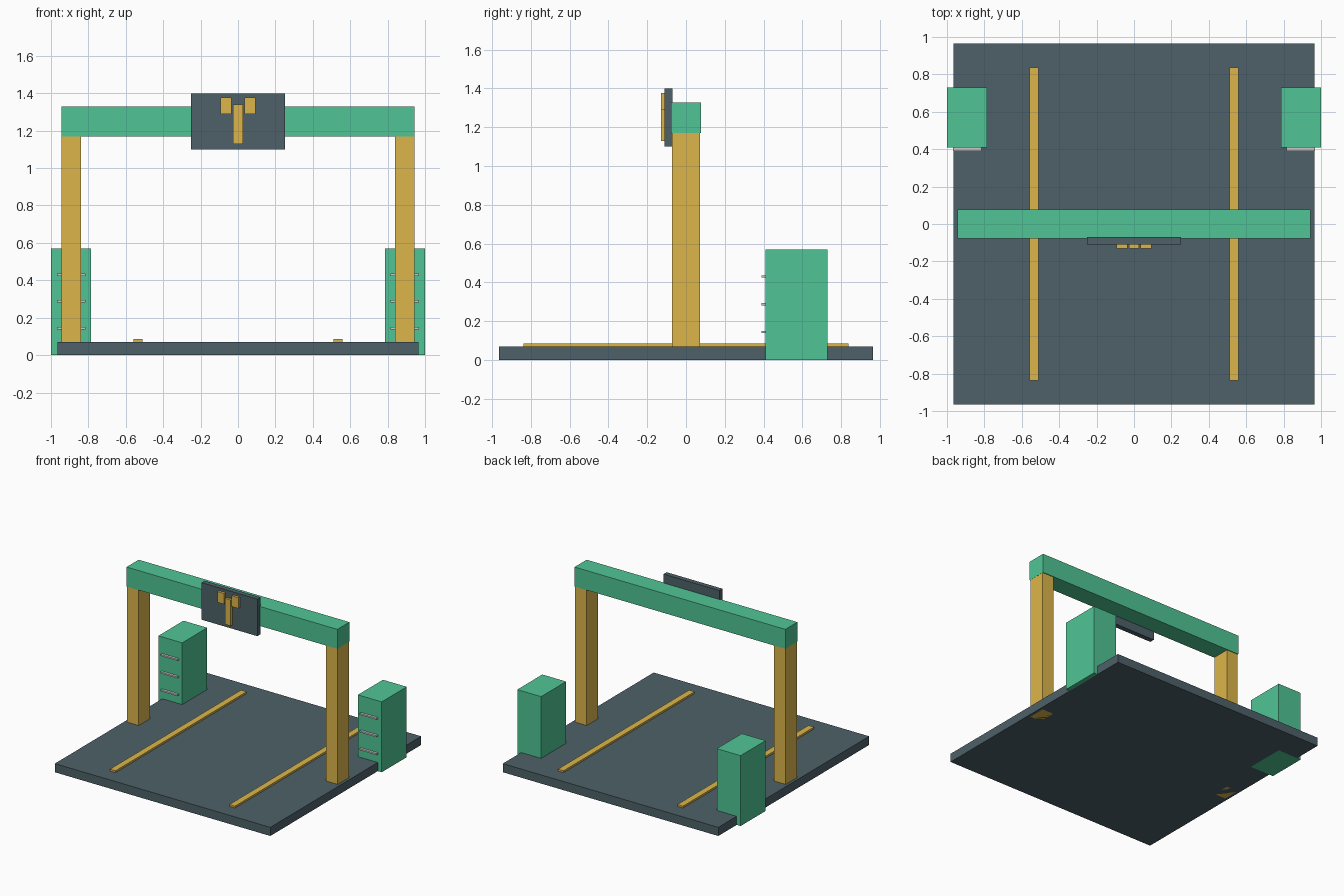
import bpy, bmesh

if "Cube" in bpy.data.objects:
    bpy.data.objects.remove(bpy.data.objects["Cube"])


def material(name, rgb):
    m = bpy.data.materials.new(name)
    m.diffuse_color = (*rgb, 1)
    m.use_nodes = True
    m.node_tree.nodes["Principled BSDF"].inputs["Base Color"].default_value = m.diffuse_color
    return m


SLATE = material("slate", (0.075, 0.12, 0.14))
GREEN = material("green", (0.08, 0.56, 0.30))
YELLOW = material("yellow", (0.72, 0.47, 0.07))
SILVER = material("silver", (0.6, 0.6, 0.6))


def box(name, x, y, z, mat):
    """Box from (min, max) ranges on each axis."""
    bm = bmesh.new()
    bmesh.ops.create_cube(bm, size=1)
    for v in bm.verts:
        v.co = [(r[0] + r[1]) / 2 + c * (r[1] - r[0]) for r, c in zip((x, y, z), v.co)]
    me = bpy.data.meshes.new(name)
    bm.to_mesh(me)
    bm.free()
    me.materials.append(mat)
    ob = bpy.data.objects.new(name, me)
    bpy.context.collection.objects.link(ob)
    return ob


def pair(name, x, y, z, mat):
    """Box on the right and its mirror image on the left."""
    box("right_" + name, x, y, z, mat)
    box("left_" + name, (-x[1], -x[0]), y, z, mat)


# Floor platform and rails
box("platform", (-0.965, 0.965), (-0.965, 0.965), (0, 0.07), SLATE)
pair("floor_rail", (0.51, 0.56), (-0.838, 0.838), (0.065, 0.085), YELLOW)

# Gantry
pair("column", (0.84, 0.943), (-0.071, 0.071), (0, 1.21), YELLOW)
box("cross_beam", (-0.944, 0.944), (-0.077, 0.077), (1.17, 1.328), GREEN)

# Sign panel with raised blocks
box("panel", (-0.25, 0.25), (-0.11, -0.07), (1.10, 1.40), SLATE)
box("centre_block", (-0.026, 0.026), (-0.13, -0.105), (1.13, 1.34), YELLOW)
pair("upper_block", (0.035, 0.094), (-0.13, -0.105), (1.29, 1.377), YELLOW)

# Cabinets with drawer handles
pair("cabinet", (0.787, 1.0), (0.41, 0.73), (0, 0.57), GREEN)
for i, z in enumerate((0.144, 0.288, 0.43)):
    pair(f"handle_{i + 1}", (0.816, 0.968), (0.39, 0.412), (z - 0.006, z + 0.006), SILVER)
